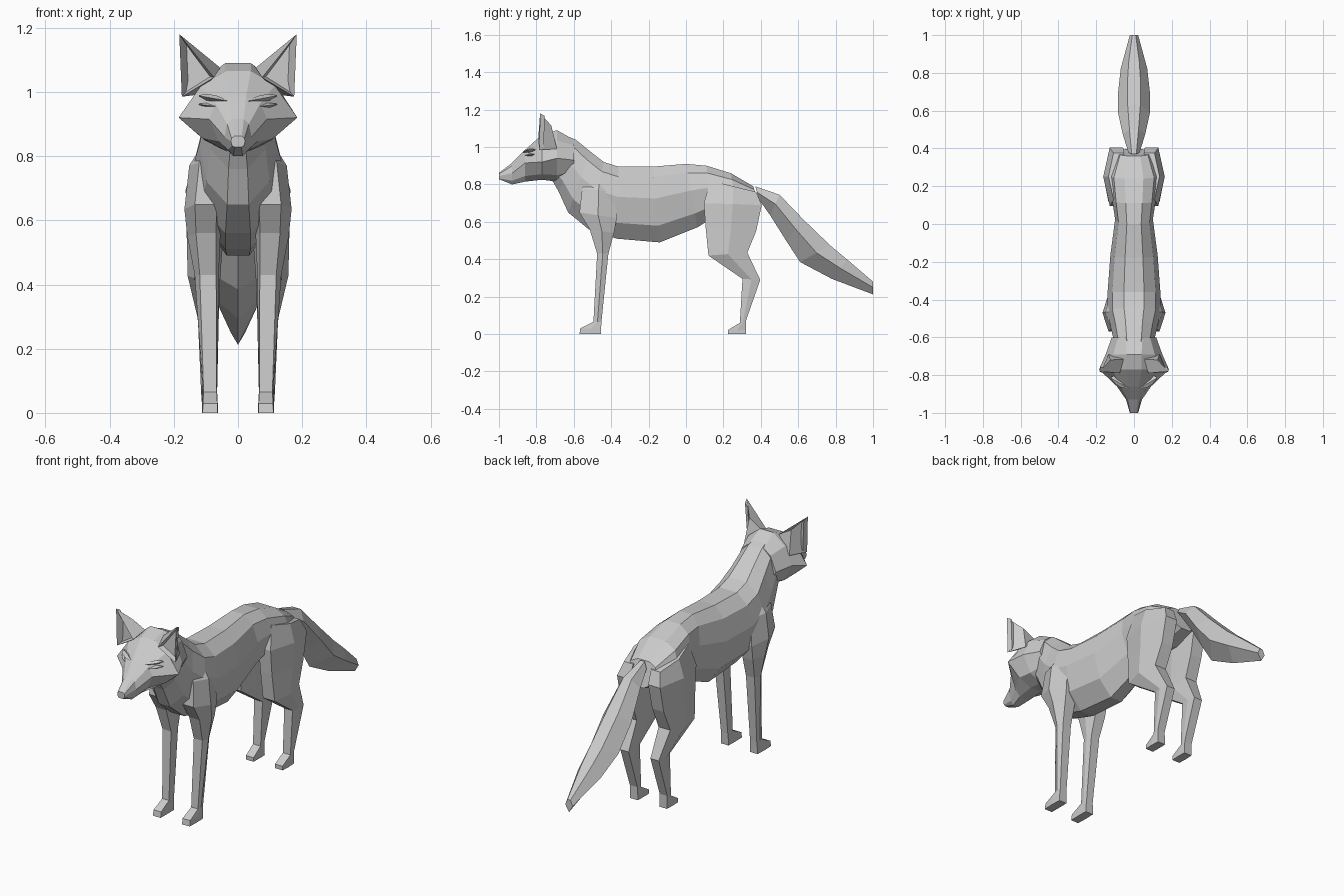
import bpy, bmesh
from mathutils import Vector


def finish(name, bm):
    bmesh.ops.recalc_face_normals(bm, faces=bm.faces)
    me = bpy.data.meshes.new(name)
    bm.to_mesh(me)
    bm.free()
    ob = bpy.data.objects.new(name, me)
    bpy.context.collection.objects.link(ob)
    return ob


def loft(name, rings):
    """Skin a list of equal-length point rings and cap both ends."""
    bm = bmesh.new()
    vs = [[bm.verts.new(p) for p in r] for r in rings]
    n = len(vs[0])
    for a, b in zip(vs, vs[1:]):
        for i in range(n):
            j = (i + 1) % n
            bm.faces.new((a[i], a[j], b[j], b[i]))
    bm.faces.new(vs[0])
    bm.faces.new(vs[-1])
    return finish(name, bm)


def both(half):
    """Close a right-hand half ring with its mirror image."""
    return half + [(-x, y, z) for x, y, z in reversed(half) if x > 1e-6]


def mirror(ob):
    ob.modifiers.new("mirror", 'MIRROR')


# Body and neck: top y, top z, bottom y, bottom z, half width
body = [(-.69, 1.08, -.72, .83, .085), (-.59, 1.04, -.68, .76, .105),
        (-.51, .975, -.63, .65, .12), (-.44, .92, -.52, .56, .14),
        (-.36, .895, -.37, .51, .14), (-.18, .895, -.14, .49, .125),
        (0, .91, .06, .57, .10), (.11, .90, .14, .62, .115),
        (.24, .86, .28, .62, .13), (.36, .79, .40, .66, .09)]
section = [(.38, 0), (.82, .14), (1, .42), (.82, .78), (.28, 1)]
loft("body", [both([(w * f, ya + (yb - ya) * t, za + (zb - za) * t) for f, t in section])
              for ya, za, yb, zb, w in body])


# Legs: front y, front z, back y, back z, inner x, outer x
def leg(name, rows):
    rings = []
    for yf, zf, yb, zb, xi, xo in rows:
        k = min(.28, .04 + zf * .4) * (xo - xi)
        ym, zm = (yf + yb) / 2, (zf + zb) / 2
        rings.append([(xi + k * .5, yf, zf), (xo - k, yf, zf), (xo, ym, zm),
                      (xo - k, yb, zb), (xi + k * .5, yb, zb), (xi, ym, zm)])
    mirror(loft(name, rings))


leg("front_legs", [(-.57, 0, -.455, 0, .063, .112), (-.565, .03, -.454, .03, .063, .112),
                   (-.495, .065, -.452, .065, .065, .11), (-.475, .43, -.415, .43, .06, .135),
                   (-.515, .56, -.385, .54, .055, .158), (-.57, .65, -.37, .62, .05, .167),
                   (-.555, .78, -.38, .76, .04, .152), (-.50, .86, -.42, .85, .04, .10)])
leg("hind_legs", [(.225, 0, .32, 0, .063, .112), (.225, .022, .32, .022, .063, .112),
                  (.288, .06, .32, .07, .065, .115), (.302, .295, .397, .29, .06, .125),
                  (.12, .42, .328, .435, .055, .157), (.105, .57, .375, .55, .045, .16),
                  (.095, .70, .405, .69, .04, .163), (.13, .82, .375, .76, .04, .135)])

# Tail: top y, top z, bottom y, bottom z, half width
tail = [(.37, .79, .39, .72, .03), (.50, .745, .45, .635, .06), (.63, .61, .535, .50, .084),
        (.77, .475, .61, .385, .084), (.86, .40, .78, .295, .07), (1, .28, 1, .212, .022)]
loft("tail", [both([(w * f, ya + (yb - ya) * t, za + (zb - za) * t)
                    for f, t in ((.4, 0), (1, .45), (0, 1))])
              for ya, za, yb, zb, w in tail])

# Head: station y, then crown, temple, cheek, jaw and chin as x, z
head = [(-.60, .045, 1.04, .085, 1.01, .118, .93, .08, .87, .03, .84),
        (-.69, .04, 1.09, .11, 1.035, .15, .94, .105, .85, .035, .815),
        (-.77, .04, 1.065, .115, 1.02, .185, .92, .11, .855, .035, .825),
        (-.86, .025, .985, .07, .965, .09, .915, .06, .845, .03, .815),
        (-.93, .018, .915, .034, .90, .042, .86, .032, .82, .015, .80),
        (-1, .012, .862, .02, .856, .022, .845, .018, .832, .01, .828)]
loft("head", [both([(r[i], r[0], r[i + 1]) for i in range(1, 11, 2)]) for r in head])

# Ears: four-sided pyramids with a hollowed front
bm = bmesh.new()
base = [bm.verts.new(p) for p in ((.075, -.79, 1.045), (.175, -.785, .985),
                                  (.135, -.69, .99), (.055, -.715, 1.075))]
mid = bm.verts.new((.125, -.72, 1.115))
tip = bm.verts.new((.183, -.78, 1.18))
front = bm.faces.new((base[0], base[1], tip))
bm.faces.new((base[1], base[2], mid, tip))
bm.faces.new((base[2], base[3], mid))
bm.faces.new((base[3], base[0], tip, mid))
bm.faces.new(base)
bmesh.ops.recalc_face_normals(bm, faces=bm.faces)
bmesh.ops.inset_region(bm, faces=[front], thickness=.014)
bmesh.ops.translate(bm, verts=front.verts, vec=(-.002, .025, 0))
mirror(finish("ears", bm))

# Slanted eyes: a brow ridge with a smaller lid beneath it
for name, h, drop in (("brows", .011, 0), ("eyes", .008, -.022)):
    a, b = Vector((.032, -.868, .972 + drop)), Vector((.122, -.815, .988 + drop * 1.2))
    rings = []
    for t, s in ((0, .2), (.4, 1), (.75, .9), (1, .15)):
        c = a.lerp(b, t)
        rings.append([c + Vector(d) * s for d in ((0, 0, h), (0, -.02, 0), (0, 0, -h), (0, .03, 0))])
    mirror(loft(name, rings))
